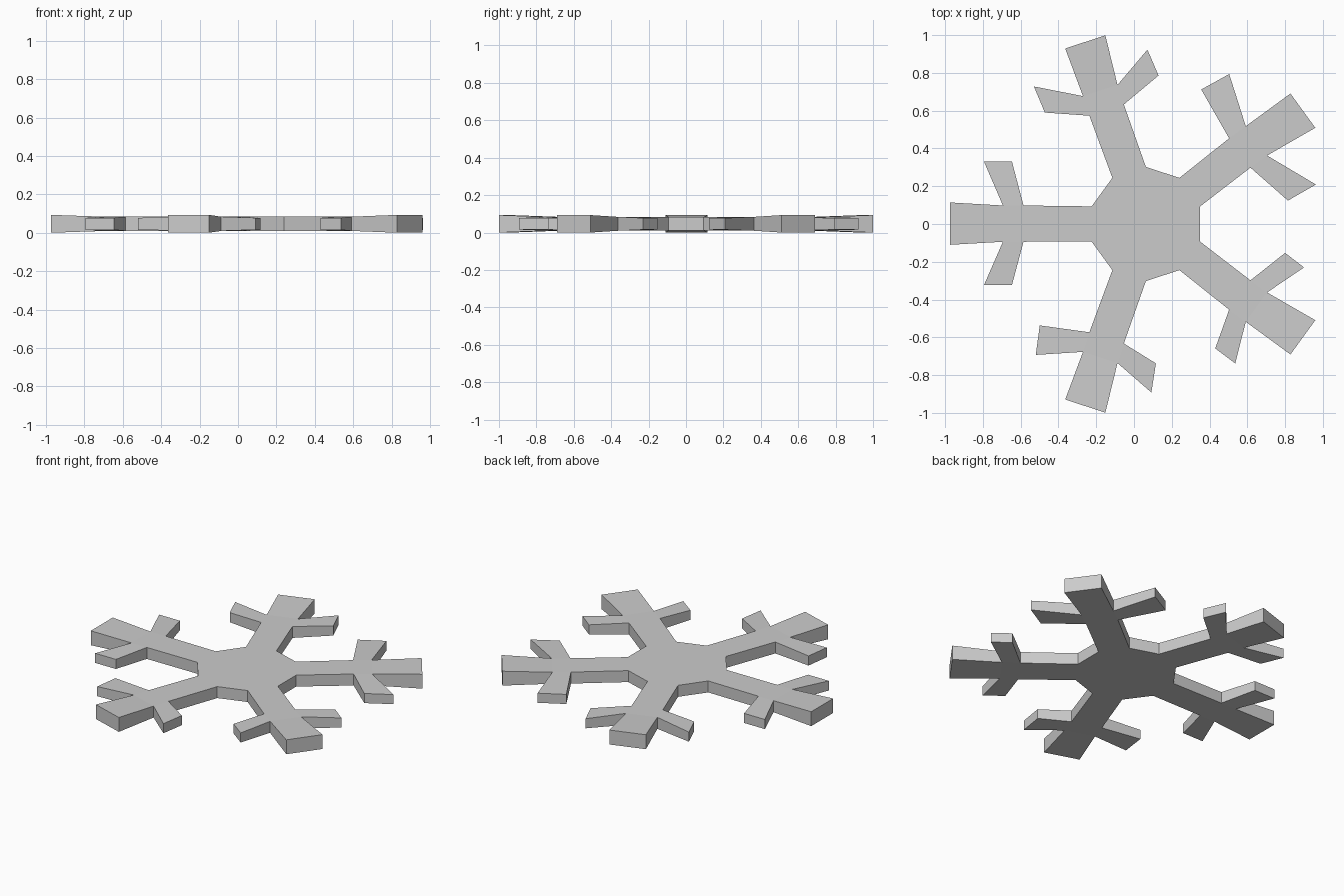
import bpy, bmesh
from math import radians, cos, sin
from mathutils import Vector

if "Cube" in bpy.data.objects:
    bpy.data.objects.remove(bpy.data.objects["Cube"])

MID_Z = 0.0465
HUB_T, TIP_T, END_T = 0.037, 0.031, 0.0465     # half thicknesses
HUB_C, HUB_R = Vector((0.063, 0)), 0.302
ARM_W, END_W, KNUCKLE = 0.096, 0.112, 0.109    # half widths, branch root length

# angle, knuckle centre, end centre, then (inner, outer) branch tips on the
# clockwise and counter-clockwise sides
ARMS = [
    (36, (0.56, 0.376), (0.894, 0.60),
     ((0.815, 0.124), (0.963, 0.209)), ((0.356, 0.712), (0.504, 0.794))),
    (108, (-0.145, 0.603), (-0.258, 0.964),
     ((0.13, 0.786), (0.071, 0.923)), ((-0.472, 0.59), (-0.53, 0.728))),
    (180, (-0.585, 0.002), (-0.974, 0.002),
     ((-0.646, 0.33), (-0.794, 0.33)), ((-0.646, -0.323), (-0.794, -0.323))),
    (252, (-0.145, -0.603), (-0.258, -0.964),
     ((-0.499, -0.537), (-0.52, -0.693)), ((0.116, -0.738), (0.092, -0.892))),
    (324, (0.56, -0.376), (0.894, -0.60),
     ((0.43, -0.659), (0.536, -0.738)), ((0.80, -0.153), (0.90, -0.23))),
]

bm = bmesh.new()
pairs = {}          # top vertex -> bottom vertex


def point(p, half):
    """Add a matching top and bottom vertex, return the top one."""
    top = bm.verts.new((p[0], p[1], MID_Z + half))
    pairs[top] = bm.verts.new((p[0], p[1], MID_Z - half))
    return top


def direction(deg):
    return Vector((cos(radians(deg)), sin(radians(deg))))


plates = []         # counter-clockwise top faces

# Ten-sided hub
hub = [point(HUB_C + direction(18 + 36 * i) * HUB_R, HUB_T) for i in range(10)]
plates.append(hub)

# Five flared arms, each with two side branches
for i, (angle, knuckle, end, cw, ccw) in enumerate(ARMS):
    out, side = direction(angle), direction(angle + 90)

    def row(centre, width, half):
        c = Vector(centre)
        return [point(c - side * width, half), point(c + side * width, half)]

    root = [hub[2 * i], hub[2 * i + 1]]
    inner = row(knuckle, ARM_W, HUB_T)
    outer = row(Vector(knuckle) + out * KNUCKLE, ARM_W, HUB_T)
    tip = row(end, END_W, END_T)
    for a, b in ((root, inner), (inner, outer), (outer, tip)):
        plates.append([a[0], b[0], b[1], a[1]])
    t_in, t_out = (point(p, TIP_T) for p in cw)
    plates.append([inner[0], t_in, t_out, outer[0]])
    t_in, t_out = (point(p, TIP_T) for p in ccw)
    plates.append([inner[1], outer[1], t_out, t_in])

# Top and bottom faces, then the side walls along the outline
tops = [bm.faces.new(p) for p in plates]
rim = [l for f in tops for l in f.loops if len(l.edge.link_faces) == 1]
rim = [(l.vert, l.link_loop_next.vert) for l in rim]
for p in plates:
    bm.faces.new([pairs[v] for v in reversed(p)])
for a, b in rim:
    bm.faces.new((b, a, pairs[a], pairs[b]))
bmesh.ops.recalc_face_normals(bm, faces=bm.faces[:])

mesh = bpy.data.meshes.new("snowflake")
bm.to_mesh(mesh)
bm.free()
bpy.context.collection.objects.link(bpy.data.objects.new("snowflake", mesh))
